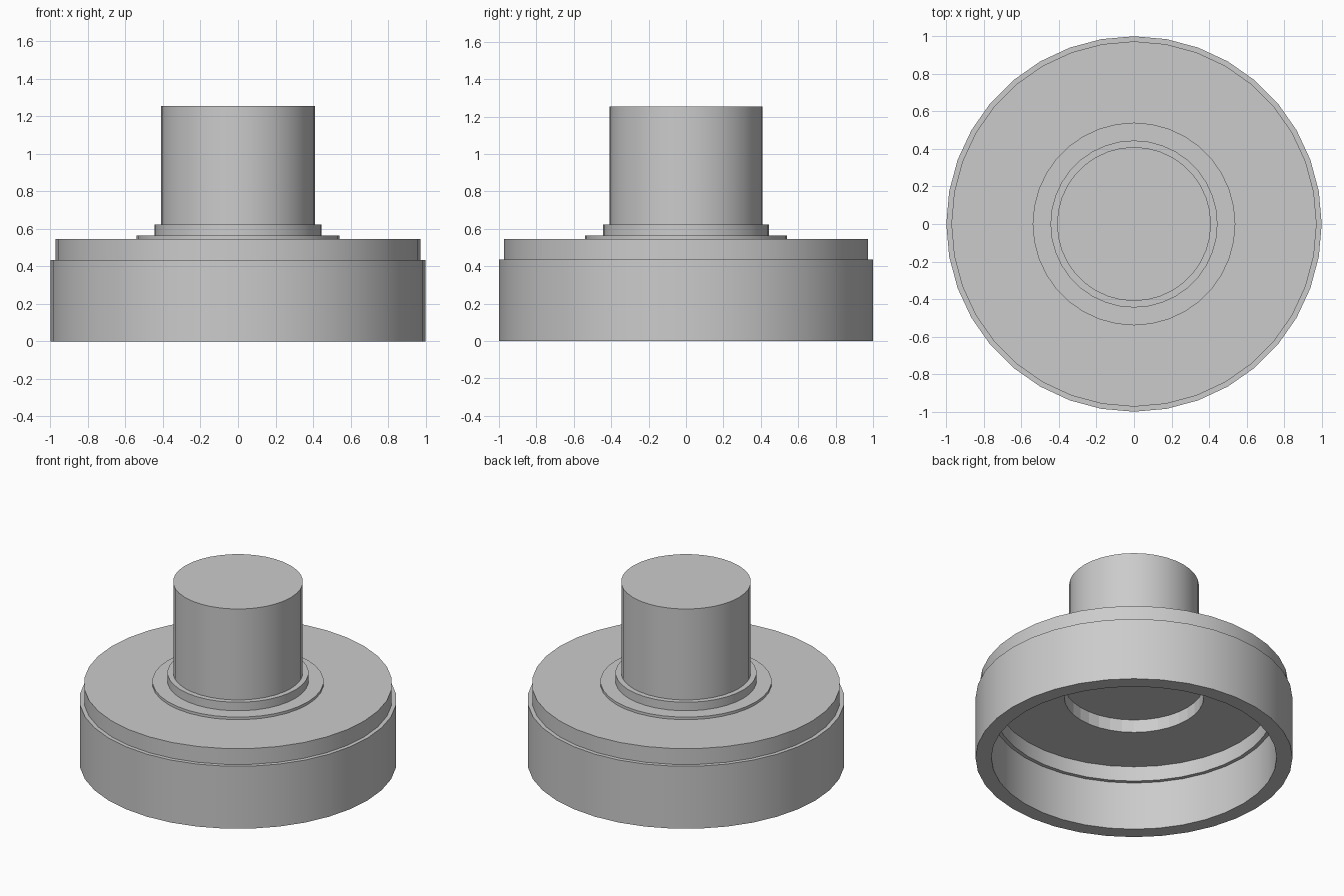
import bpy, bmesh, math

cube = bpy.data.objects.get("Cube")
if cube:
    bpy.data.objects.remove(cube, do_unlink=True)

SIDES = 36

grey = bpy.data.materials.new("plain_grey")
grey.use_nodes = True
colour = (0.6, 0.6, 0.6, 1)
grey.diffuse_color = colour
grey.node_tree.nodes["Principled BSDF"].inputs["Base Color"].default_value = colour


def lathe(name, profile, closed=False):
    """Turn a (radius, height) profile around the z axis."""
    bm = bmesh.new()
    verts = [bm.verts.new((0, r, z)) for r, z in profile]
    pairs = list(zip(verts, verts[1:]))
    if closed:
        pairs.append((verts[-1], verts[0]))
    edges = [bm.edges.new(p) for p in pairs]
    bmesh.ops.spin(bm, geom=verts + edges, cent=(0, 0, 0), axis=(0, 0, 1),
                   angle=math.tau, steps=SIDES)
    bmesh.ops.remove_doubles(bm, verts=bm.verts, dist=0.0005)
    bmesh.ops.recalc_face_normals(bm, faces=bm.faces)
    mesh = bpy.data.meshes.new(name)
    bm.to_mesh(mesh)
    bm.free()
    mesh.materials.append(grey)
    mesh.shade_smooth()
    mesh.set_sharp_from_angle(angle=math.radians(30))
    obj = bpy.data.objects.new(name, mesh)
    bpy.context.collection.objects.link(obj)
    return obj


def disc(name, radius, bottom, top):
    return lathe(name, [(0, bottom), (radius, bottom), (radius, top), (0, top)])


# Open skirt ring around the base
lathe("outer_ring", [(1, 0), (1, 0.435), (0.9, 0.435), (0.9, 0)], closed=True)

# Cover plate with a downward lip and a centre hole
HOLE = 0.44
cover = lathe("cover_plate", [(0.973, 0.545), (0.973, 0.336), (0.875, 0.336),
                              (0.875, 0.44), (HOLE, 0.44), (HOLE, 0.545)], closed=True)
# Faceted hole wall
for face in cover.data.polygons:
    if face.center.xy.length < HOLE + 0.01:
        face.use_smooth = False

# Stepped hub and stem
disc("hub_flange", 0.54, 0.53, 0.563)
disc("hub_collar", 0.445, 0.55, 0.622)
disc("stem", 0.41, 0.6, 1.255)
